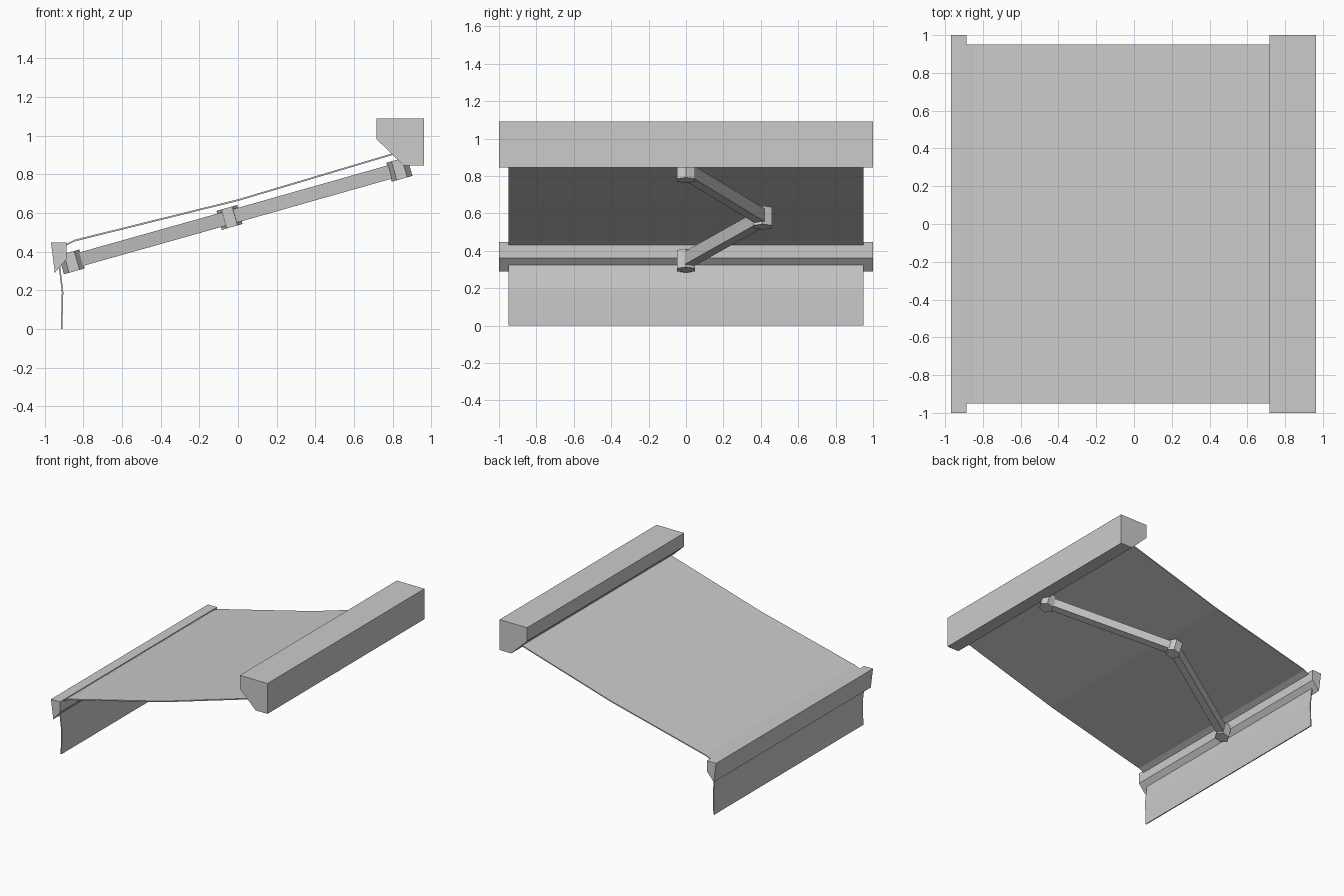
import bpy
import bmesh
from mathutils import Matrix, Vector

if "Cube" in bpy.data.objects:
    bpy.data.objects.remove(bpy.data.objects["Cube"], do_unlink=True)

GREY = (0.6, 0.6, 0.6, 1)
mat = bpy.data.materials.new("plain grey")
mat.use_nodes = True
mat.diffuse_color = GREY
mat.node_tree.nodes["Principled BSDF"].inputs["Base Color"].default_value = GREY


def add_object(name, bm):
    bmesh.ops.recalc_face_normals(bm, faces=bm.faces)
    mesh = bpy.data.meshes.new(name)
    bm.to_mesh(mesh)
    bm.free()
    mesh.materials.append(mat)
    obj = bpy.data.objects.new(name, mesh)
    bpy.context.collection.objects.link(obj)
    return obj


def extrude_profile(name, points, half):
    """Extrude a closed x-z outline across the awning's width."""
    bm = bmesh.new()
    face = bm.faces.new([bm.verts.new((x, -half, z)) for x, z in points])
    out = bmesh.ops.extrude_face_region(bm, geom=[face])["geom"]
    verts = [v for v in out if isinstance(v, bmesh.types.BMVert)]
    bmesh.ops.translate(bm, verts=verts, vec=(0, 2 * half, 0))
    return add_object(name, bm)


def sheet(name, path, half, shift):
    """Thin cloth following an x-z path, thickened by a small shift."""
    back = [(x + shift[0], z + shift[1]) for x, z in reversed(path)]
    return extrude_profile(name, path + back, half)


# Housing and front rail
extrude_profile("cassette_housing", [(0.717, 1.09), (0.963, 1.09), (0.963, 0.845),
                                     (0.858, 0.845), (0.717, 0.982)], 1)
extrude_profile("front_rail", [(-0.968, 0.447), (-0.887, 0.447),
                               (-0.887, 0.362), (-0.948, 0.29)], 1)

# Canopy cloth and hanging valance
sheet("canopy", [(0.85, 0.914), (0.79, 0.897), (0.0, 0.662),
                 (-0.845, 0.453), (-0.91, 0.42)], 0.95, (0, 0.009))
sheet("valance", [(-0.931, 0.35), (-0.912, 0.19), (-0.917, 0)], 0.95, (0.008, 0))

# Folding arm lying in the slope of the canopy
wall = Vector((0.835, 0, 0.826))
elbow = Vector((-0.044, 0.41, 0.577))
front = Vector((-0.861, 0, 0.347))
along = (wall - front).normalized()
across = Vector((0, 1, 0))
normal = along.cross(across).normalized()


def frame(origin, x_axis, y_axis, z_axis):
    rot = Matrix((x_axis, y_axis, z_axis)).transposed()
    return Matrix.Translation(origin) @ rot.to_4x4()


# Hexagonal pivots
for name, centre in (("wall_pivot", wall), ("elbow_pivot", elbow), ("front_pivot", front)):
    bm = bmesh.new()
    bmesh.ops.create_cone(bm, cap_ends=True, segments=6, radius1=0.056, radius2=0.056, depth=0.102)
    bm.transform(Matrix.Rotation(0.5235988, 4, "Z"))
    # Turn a corner toward the slope direction
    if max(bm.verts, key=lambda v: v.co.x).co.x < 0.055:
        bm.transform(Matrix.Rotation(0.5235988, 4, "Z"))
    bm.transform(frame(centre, along, across, normal))
    add_object(name, bm)

# Rectangular arm bars between the pivots
for name, a, b in (("upper_arm", wall, elbow), ("lower_arm", front, elbow)):
    run = b - a
    direction = run.normalized()
    side = normal.cross(direction).normalized()
    up = direction.cross(side)
    bm = bmesh.new()
    bmesh.ops.create_cube(bm, size=1)
    bm.transform(Matrix.Diagonal((run.length, 0.06, 0.072, 1)))
    bm.transform(frame((a + b) / 2, direction, side, up))
    add_object(name, bm)
